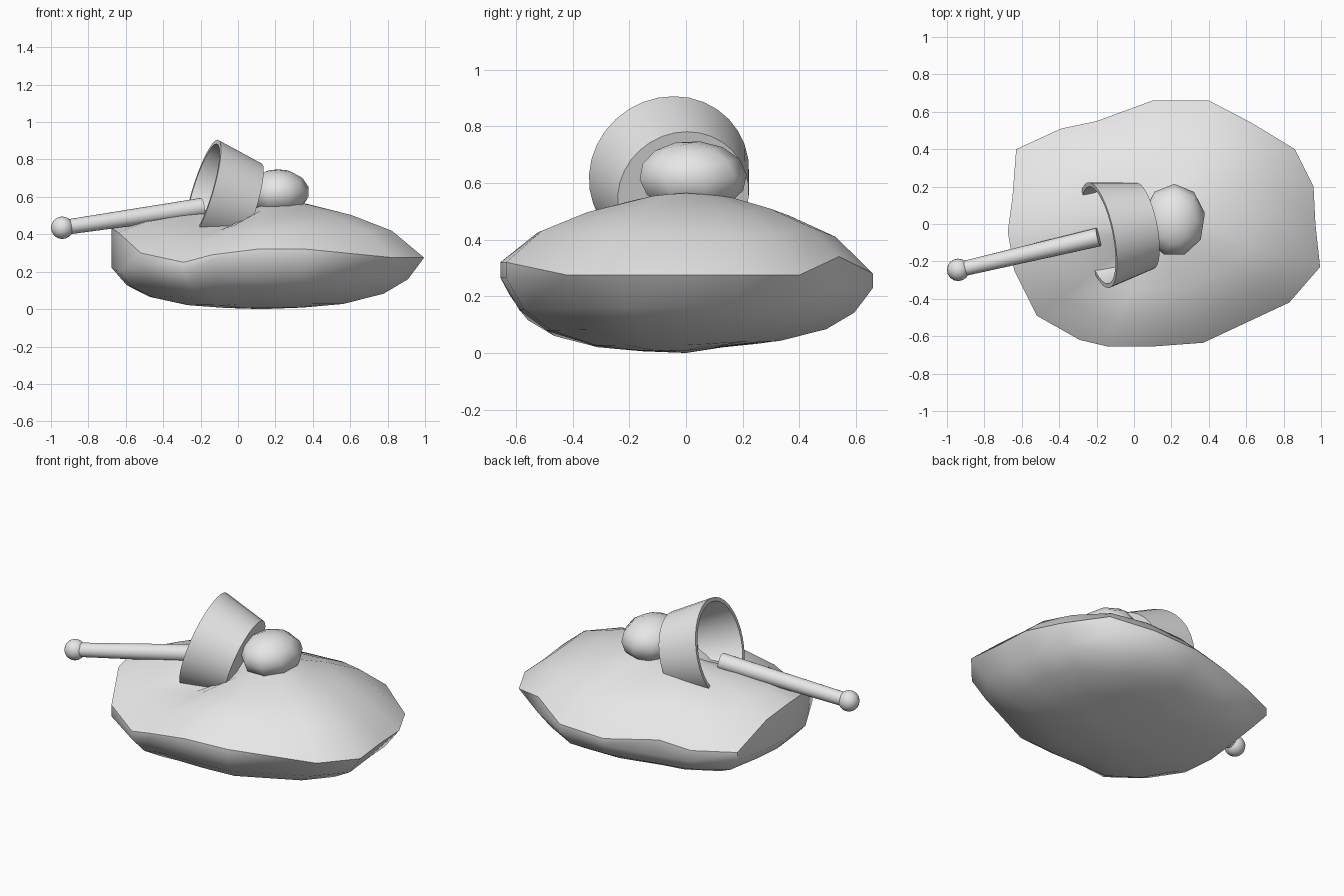
import bpy, bmesh, math
from mathutils import Vector, Matrix

cube = bpy.data.objects.get("Cube")
if cube:
    bpy.data.objects.remove(cube, do_unlink=True)

grey = bpy.data.materials.new("light grey")
grey.use_nodes = True
grey.diffuse_color = (0.8, 0.8, 0.8, 1)
grey.node_tree.nodes["Principled BSDF"].inputs["Base Color"].default_value = (0.8, 0.8, 0.8, 1)


def finish(bm, name, angle):
    """Turn a bmesh into a shaded object."""
    bmesh.ops.remove_doubles(bm, verts=bm.verts, dist=0.001)
    bmesh.ops.recalc_face_normals(bm, faces=bm.faces)
    mesh = bpy.data.meshes.new(name)
    bm.to_mesh(mesh)
    bm.free()
    mesh.materials.append(grey)
    ob = bpy.data.objects.new(name, mesh)
    bpy.context.collection.objects.link(ob)
    bpy.ops.object.select_all(action="DESELECT")
    ob.select_set(True)
    bpy.context.view_layer.objects.active = ob
    bpy.ops.object.shade_smooth_by_angle(angle=math.radians(angle))
    return ob


def skin(bm, rings):
    """Bridge closed rings of points with quads; return the vertex rings."""
    rows = [[bm.verts.new(p) for p in ring] for ring in rings]
    n = len(rows[0])
    for a, b in zip(rows, rows[1:]):
        for i in range(n):
            j = (i + 1) % n
            bm.faces.new((a[i], a[j], b[j], b[i]))
    return rows


def lathe(name, start, end, profile, segments, angle):
    """Revolve (radius, distance) pairs round the line from start to end."""
    start, end = Vector(start), Vector(end)
    turn = (end - start).to_track_quat("Z", "Y")
    rings = []
    for r, t in profile:
        steps = [math.tau * i / segments for i in range(segments)]
        rings.append([start + turn @ Vector((r * math.cos(a), r * math.sin(a), t)) for a in steps])
    bm = bmesh.new()
    rows = skin(bm, rings)
    bm.faces.new(rows[0])
    bm.faces.new(rows[-1])
    return finish(bm, name, angle)


def ball(name, centre, radii, u, v, angle, tilt=0):
    bm = bmesh.new()
    bmesh.ops.create_uvsphere(bm, u_segments=u, v_segments=v, radius=1)
    move = Matrix.Translation(centre) @ Matrix.Diagonal((*radii, 1)) @ Matrix.Rotation(tilt, 4, "X")
    bmesh.ops.transform(bm, matrix=move, verts=bm.verts)
    return finish(bm, name, angle)


# Rock: rim points as x, y, lower edge height, upper edge height
rim = [(0.995, -0.23, .275, .275), (0.97, 0.0, .275, .275), (0.96, 0.2, .275, .275),
       (0.86, 0.4, .275, .275), (0.63, 0.54, .24, .34), (0.4, 0.66, .23, .28),
       (0.1, 0.66, .23, .27), (-0.2, 0.55, .2, .3), (-0.39, 0.51, .2, .27),
       (-0.63, 0.4, .23, .28), (-0.65, 0.14, .21, .39), (-0.675, -0.04, .22, .43),
       (-0.64, -0.25, .2, .41), (-0.52, -0.49, .23, .3), (-0.29, -0.62, .2, .25),
       (-0.14, -0.655, .265, .29), (0.1, -0.655, .265, .32), (0.37, -0.635, .265, .32),
       (0.83, -0.42, .275, .275)]
middle, peak = Vector((0.13, 0.0)), 0.57


def rock_ring(scale, rise, upper):
    """Shrink the rim, then raise or lower it by an amount that varies with direction."""
    ring = []
    for x, y, low, high in rim:
        spoke = Vector((x, y)) - middle
        p = middle + spoke * scale
        way = spoke.normalized()
        if upper:
            full = 0.93 + 0.1 * way.x - 0.04 * abs(way.y) + 0.3 * max(0, -way.x) * way.y
            z = high + (peak - high) * rise * full
        else:
            z = low * (1 - rise * (1 - 0.1 * max(0, way.y)))
        ring.append((p.x, p.y, z))
    return ring


bm = bmesh.new()
layers = [rock_ring(s, k, False) for s, k in ((.25, .97), (.5, .9), (.75, .7), (.9, .42), (1, 0))]
layers += [rock_ring(s, k, True) for s, k in ((1, 0), (.8, .48), (.55, .76), (.28, .95))]
rows = skin(bm, layers)
for row, z in ((rows[0], 0), (rows[-1], peak)):
    tip = bm.verts.new((middle.x, middle.y, z))
    for i, v in enumerate(row):
        bm.faces.new((v, row[(i + 1) % len(row)], tip))
finish(bm, "rock", 44)

# Cup leaning on the rock, with a thin wall and closed base
lathe("cup", (-0.19, -0.06, 0.63), (0.055, -0.01, 0.555),
      [(.08, .25), (.215, .25), (.265, 0), (.288, 0), (.236, .262), (.08, .262)], 32, 30)

# Handle with a round knob at its outer end
knob = (-0.94, -0.245, 0.435)
lathe("handle", knob, (-0.19, -0.07, 0.545), [(.04, 0), (.05, .778)], 20, 30)
ball("knob", knob, (.06, .06, .06), 16, 10, 60)

# Pebble behind the cup
ball("pebble", (0.215, 0.02, 0.62), (.168, .195, .128), 9, 7, 80, 0.3)
